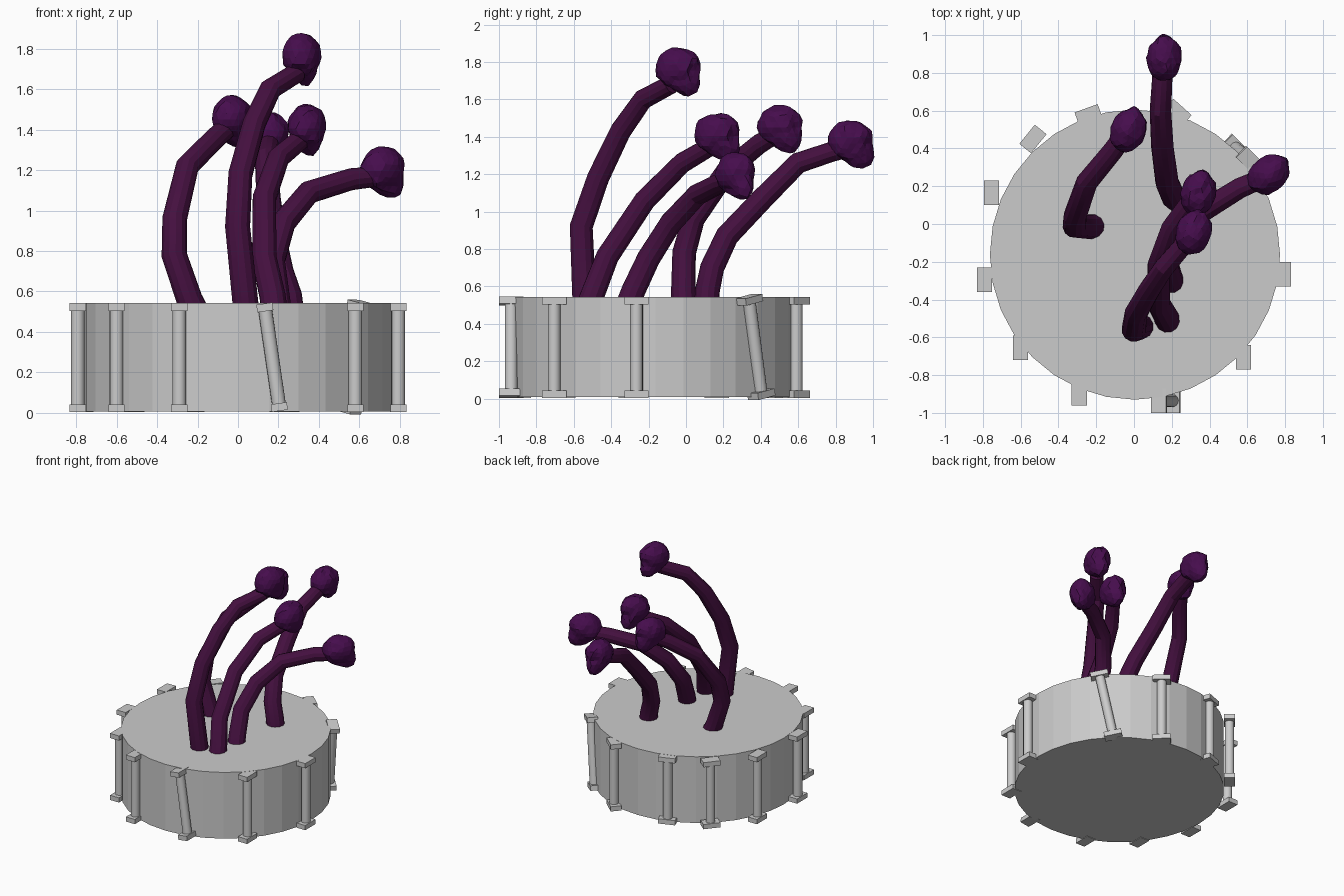
import bpy, bmesh, math, random
from mathutils import Vector, Matrix, noise

if "Cube" in bpy.data.objects:
    bpy.data.objects.remove(bpy.data.objects["Cube"])

random.seed(4)


def material(name, rgb):
    m = bpy.data.materials.new(name)
    m.diffuse_color = (*rgb, 1)
    m.use_nodes = True
    m.node_tree.nodes["Principled BSDF"].inputs["Base Color"].default_value = m.diffuse_color
    return m


GREY = material("stone grey", (0.6, 0.6, 0.6))
STEM = material("dark purple", (0.058, 0.005, 0.050))
HEAD = material("violet purple", (0.062, 0.004, 0.075))


def add_object(name, mesh, mat, smooth_angle=None):
    mesh.materials.clear()
    mesh.materials.append(mat)
    ob = bpy.data.objects.new(name, mesh)
    bpy.context.collection.objects.link(ob)
    if smooth_angle:
        bpy.ops.object.select_all(action='DESELECT')
        ob.select_set(True)
        bpy.context.view_layer.objects.active = ob
        bpy.ops.object.shade_smooth_by_angle(angle=math.radians(smooth_angle))
    return ob


def from_bmesh(name, bm, mat, smooth_angle=None):
    mesh = bpy.data.meshes.new(name)
    bm.to_mesh(mesh)
    bm.free()
    return add_object(name, mesh, mat, smooth_angle)


# Round faceted base
bm = bmesh.new()
bmesh.ops.create_cone(bm, cap_ends=True, segments=32, radius1=0.768, radius2=0.768,
                      depth=0.535, matrix=Matrix.Translation((0.005, -0.162, 0.2755)))
from_bmesh("round_base", bm, GREY)


# Column with a square block at each end, between two points
def column(name, bottom, top, yaw):
    b, t = Vector(bottom), Vector(top)
    z = (t - b).normalized()
    x = Vector((math.cos(yaw), math.sin(yaw), 0))
    y = z.cross(x).normalized()
    x = y.cross(z)
    frame = Matrix((x, y, z)).transposed().to_4x4()
    frame.translation = (b + t) / 2
    length = (t - b).length
    bm = bmesh.new()
    bmesh.ops.create_cone(bm, cap_ends=True, segments=16, radius1=0.034, radius2=0.034,
                          depth=length - 0.04, matrix=frame)
    for s in (-1, 1):
        bmesh.ops.create_cube(bm, size=1, matrix=frame
                              @ Matrix.Translation((0, 0, s * (length / 2 - 0.019)))
                              @ Matrix.Diagonal((0.08, 0.13, 0.038, 1)))
    from_bmesh(name, bm, GREY, 30)


upright = [(-0.755, 0.165, 0), (-0.792, -0.295, 0), (-0.60, -0.655, 0), (-0.29, -0.895, 0),
           (0.58, -0.705, 0), (0.792, -0.265, 0), (0.23, 0.59, 48), (-0.24, 0.575, -70),
           (-0.535, 0.45, -39)]
for i, (px, py, a) in enumerate(upright):
    column(f"column_{i + 1}", (px, py, 0.004), (px, py, 0.542), math.radians(a))
column("leaning_column_front", (0.207, -0.935, 0.01), (0.13, -0.935, 0.54), 0)
column("leaning_column_back", (0.535, 0.405, 0.005), (0.615, 0.335, 0.547), math.radians(45))


# Tapered bending stem following a path
def stem(name, path):
    cu = bpy.data.curves.new(name + "_path", 'CURVE')
    cu.dimensions = '3D'
    cu.bevel_depth = 0.067
    cu.bevel_resolution = 4
    cu.use_fill_caps = True
    sp = cu.splines.new('POLY')
    sp.points.add(len(path) - 1)
    for i, (p, co) in enumerate(zip(sp.points, path)):
        p.co = (*co, 1)
        p.radius = 1 - 0.25 * (i / (len(path) - 1)) ** 1.5
    tmp = bpy.data.objects.new(name + "_path", cu)
    bpy.context.collection.objects.link(tmp)
    mesh = bpy.data.meshes.new_from_object(tmp.evaluated_get(bpy.context.evaluated_depsgraph_get()))
    bpy.data.objects.remove(tmp)
    add_object(name, mesh, STEM, 25)


# Lumpy skull-shaped head: round cranium, jutting jaw, eye hollows
def skull(name, center, yaw):
    features = [((0, 0.6, -0.75), 0.040, 7), ((0.42, 0.9, -0.05), -0.022, 16),
                ((-0.42, 0.9, -0.05), -0.022, 16), ((0.9, 0.1, -0.55), -0.020, 6),
                ((-0.9, 0.1, -0.55), -0.020, 6), ((0, -0.5, -0.85), -0.025, 6),
                ((0, 0.85, 0.4), 0.012, 10)]
    features = [(Vector(d).normalized(), h, k) for d, h, k in features]
    bm = bmesh.new()
    bmesh.ops.create_icosphere(bm, subdivisions=3, radius=1)
    offset = Vector(center) * 7
    for v in bm.verts:
        n = v.co.normalized()
        r = 0.123 + 0.012 * noise.noise(n * 2.6 + offset)
        r += sum(h * math.exp(-k * (1 - n.dot(d))) for d, h, k in features)
        r += random.uniform(-0.002, 0.002)
        v.co = Vector((n.x * 0.80, n.y, n.z)) * r
    bm.transform(Matrix.Translation(center) @ Matrix.Rotation(yaw, 4, 'Z'))
    from_bmesh(name, bm, HEAD)


# Stem paths (start just inside the base) and head placement
growths = {
    "left": ([(-0.21, -0.01, 0.50), (-0.24, -0.015, 0.56), (-0.315, -0.01, 0.78),
              (-0.313, 0.04, 0.96), (-0.25, 0.22, 1.22), (-0.11, 0.39, 1.36),
              (-0.04, 0.49, 1.42)], (-0.03, 0.50, 1.45), -20),
    "back": ([(0.26, 0.11, 0.50), (0.25, 0.115, 0.58), (0.21, 0.14, 0.70),
              (0.175, 0.22, 0.87), (0.15, 0.41, 1.07), (0.14, 0.60, 1.26),
              (0.15, 0.78, 1.32), (0.16, 0.87, 1.34)], (0.16, 0.88, 1.365), 0),
    "tall": ([(0.04, -0.54, 0.50), (0.035, -0.545, 0.56), (-0.002, -0.56, 0.92),
              (0.012, -0.47, 1.18), (0.08, -0.35, 1.43), (0.16, -0.23, 1.60),
              (0.29, -0.08, 1.68)], (0.315, -0.045, 1.755), -15),
    "middle": ([(0.18, -0.52, 0.50), (0.17, -0.49, 0.58), (0.13, -0.42, 0.76),
                (0.13, -0.22, 1.06), (0.20, -0.02, 1.26), (0.32, 0.15, 1.36)],
               (0.342, 0.165, 1.405), -12),
    "right": ([(0.20, -0.31, 0.50), (0.19, -0.28, 0.58), (0.17, -0.20, 0.75),
               (0.225, -0.08, 0.94), (0.35, 0.06, 1.09), (0.56, 0.19, 1.155),
               (0.70, 0.25, 1.17)], (0.715, 0.265, 1.195), -50),
}
for key, (path, center, yaw) in growths.items():
    stem(f"{key}_stem", path)
    skull(f"{key}_head", center, math.radians(yaw))
